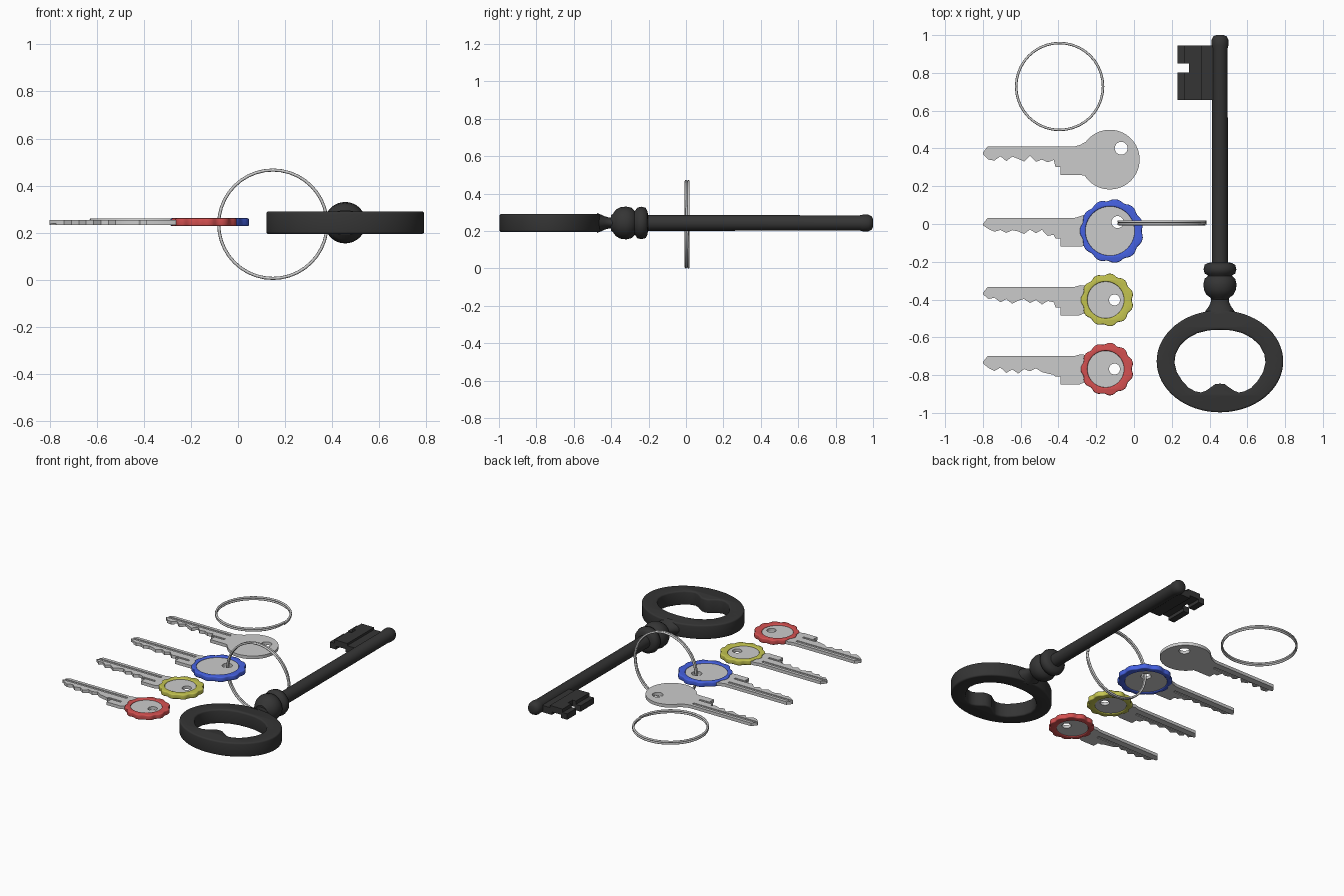
import bpy, bmesh, math
from math import sin, cos, pi, radians

if "Cube" in bpy.data.objects:
    bpy.data.objects.remove(bpy.data.objects["Cube"])

Z = 0.243


def material(name, rgb):
    m = bpy.data.materials.new(name)
    m.diffuse_color = (*rgb, 1)
    m.use_nodes = True
    m.node_tree.nodes["Principled BSDF"].inputs["Base Color"].default_value = m.diffuse_color
    return m


DARK = material("dark_iron", (0.035, 0.035, 0.035))
BLUE = material("blue_plastic", (0.06, 0.12, 0.75))
YELLOW = material("yellow_plastic", (0.55, 0.55, 0.08))
RED = material("red_plastic", (0.65, 0.08, 0.08))


def add(name, mesh, mat=None, angle=35):
    ob = bpy.data.objects.new(name, mesh)
    bpy.context.collection.objects.link(ob)
    if mat:
        mesh.materials.clear()
        mesh.materials.append(mat)
    bpy.ops.object.select_all(action='DESELECT')
    ob.select_set(True)
    bpy.context.view_layer.objects.active = ob
    bpy.ops.object.shade_smooth_by_angle(angle=radians(angle))
    return ob


def evaluated_mesh(ob):
    dg = bpy.context.evaluated_depsgraph_get()
    mesh = bpy.data.meshes.new_from_object(ob.evaluated_get(dg))
    bpy.data.objects.remove(ob)
    bm = bmesh.new()
    bm.from_mesh(mesh)
    bmesh.ops.remove_doubles(bm, verts=bm.verts, dist=0.0002)
    bmesh.ops.recalc_face_normals(bm, faces=bm.faces)
    bm.to_mesh(mesh)
    bm.free()
    return mesh


def curve_mesh(loops, dims='2D', extrude=0, bevel=0, cyclic=True):
    """Filled plate from outlines (inner loops become holes), or a wire in 3D."""
    cu = bpy.data.curves.new("outline", 'CURVE')
    cu.dimensions = dims
    cu.fill_mode = 'BOTH' if dims == '2D' else 'FULL'
    cu.extrude, cu.bevel_depth, cu.bevel_resolution = extrude, bevel, 2
    if dims == '2D':
        cu.offset = -bevel
    else:
        cu.use_fill_caps = True
    for pts in loops:
        sp = cu.splines.new('POLY')
        sp.points.add(len(pts) - 1)
        for p, co in zip(sp.points, pts):
            p.co = (*co, 1) if len(co) == 3 else (*co, 0, 1)
        sp.use_cyclic_u = cyclic
    ob = bpy.data.objects.new("outline", cu)
    bpy.context.collection.objects.link(ob)
    return evaluated_mesh(ob)


def arc(cx, cy, r, a0=0, a1=360, n=32, ry=None):
    full = abs(a1 - a0) == 360
    return [(cx + r * cos(radians(a0 + (a1 - a0) * i / (n if full else n - 1))),
             cy + (ry or r) * sin(radians(a0 + (a1 - a0) * i / (n if full else n - 1))))
            for i in range(n)]


def lathe(name, profile, flat=1):
    """Turn (radius, y) points around the y axis."""
    bm = bmesh.new()
    vs = [bm.verts.new((r, y, 0)) for r, y in profile]
    es = [bm.edges.new(p) for p in zip(vs, vs[1:])]
    bmesh.ops.spin(bm, geom=vs + es, cent=(0, 0, 0), axis=(0, 1, 0), angle=2 * pi, steps=32)
    bmesh.ops.remove_doubles(bm, verts=bm.verts, dist=0.0001)
    bmesh.ops.recalc_face_normals(bm, faces=bm.faces)
    me = bpy.data.meshes.new(name)
    bm.to_mesh(me)
    bm.free()
    ob = add(name, me, DARK, 50)
    ob.location = (0.455, 0, Z)
    ob.scale = (1, 1, flat)


# Large key: shaft with tip, turned collar and ball
lathe("large_key_shaft", [
    (0, -.40), (.042, -.40), (.05, -.39), (.071, -.375), (.084, -.35), (.088, -.32),
    (.081, -.29), (.064, -.275), (.066, -.27), (.081, -.262), (.087, -.24), (.081, -.216),
    (.062, -.206), (.042, -.203), (.041, .93), (.0445, .945), (.0445, .975), (.036, .993),
    (.02, 1.0), (0, 1.0)])
lathe("large_key_neck", [(0, -.475), (.085, -.475), (.073, -.455), (.058, -.435),
                         (.049, -.415), (.047, -.395), (.052, -.375), (0, -.375)], 0.62)

# Large key: oval bow with a bump rising into its opening
right = [(0, -.845), (.025, -.848), (.05, -.866), (.075, -.883), (.1, -.892), (.13, -.886),
         (.165, -.868), (.2, -.83), (.228, -.785), (.241, -.735), (.235, -.69), (.21, -.642),
         (.17, -.605), (.12, -.578), (.06, -.563), (0, -.56)]
hole = right + [(-x, y) for x, y in right[-2:0:-1]]
bow = add("large_key_bow", curve_mesh(
    [arc(0, -.727, .335, n=64, ry=.27), hole], extrude=.038, bevel=.01), DARK)
bow.location = (.455, 0, Z)

# Large key: warded bit, a zigzag section with a notch in the outer edge
outer = [(.23, -.03), (.27, -.03)]
full = [(.23, -.03), (.275, -.03), (.275, -.008), (.345, -.008), (.345, -.028), (.44, -.028),
        (.44, .018), (.36, .018), (.36, .033), (.265, .033), (.265, .01), (.23, .01)]
short = [(.29, -.008)] + full[3:9] + [(.29, .033)]
for i, (sec, y0, y1) in enumerate([(full, .657, .802), (short, .802, .85), (full, .85, .945)]):
    bit = add(f"large_key_bit_{i + 1}", curve_mesh([sec], extrude=(y1 - y0) / 2), DARK)
    bit.rotation_euler.x = pi / 2
    bit.location = (0, (y0 + y1) / 2, Z)


# Small keys: flat blade and round head in one outline, with milled grooves
def small_key(name, cy, cx, r, hole_at, hole_r, cuts):
    teeth = [(-.77 + .345 * i / (len(cuts) - 1), d) for i, d in enumerate(cuts)]
    outline = ([(-.80, .037), (-.80, .03)] + teeth +
               [(-.415, -.04), (-.39, -.04), (-.39, -.082), (-.29, -.082)] +
               arc(cx, 0, r, 212, 503, n=44) +
               [(-.285, .078), (-.315, .069), (-.775, .069)])
    me = curve_mesh([outline, arc(hole_at[0], hole_at[1], hole_r, n=24)], extrude=.0105)
    ob = bpy.data.objects.new(name, me)
    bpy.context.collection.objects.link(ob)
    cutters = []
    for x0, x1, y0, y1, z in [(-.85, -.32, .030, .047, .0125), (-.85, -.34, .008, .026, -.0125),
                              (-.42, -.32, -.035, -.02, .0125)]:
        bpy.ops.mesh.primitive_cube_add(size=1, location=((x0 + x1) / 2, (y0 + y1) / 2, z))
        c = bpy.context.object
        c.scale = (x1 - x0, y1 - y0, .014)
        c.hide_render = True
        mod = ob.modifiers.new("groove", 'BOOLEAN')
        mod.operation, mod.object, mod.solver = 'DIFFERENCE', c, 'EXACT'
        cutters.append(c)
    bpy.context.view_layer.update()
    me = evaluated_mesh(ob)
    for c in cutters:
        bpy.data.objects.remove(c)
    add(name, me, angle=25).location = (0, cy, .2445)


small_key("plain_key", .341, -.128, .158, (-.068, .06), .034,
          [0, -.005, .018, -.008, .016, .004, -.01, .02, -.012, 0, -.014, -.002])
small_key("blue_key", -.037, -.128, .150, (-.087, .047), .032,
          [.01, -.004, .005, -.01, .004, -.002, -.016, .008, -.012, .006, -.026, -.02])
small_key("yellow_key", -.402, -.145, .122, (-.103, 0), .029,
          [.005, .012, -.012, .004, -.02, -.004, .005, -.016, 0, -.024, -.006, -.012])
small_key("red_key", -.768, -.145, .122, (-.103, 0), .029,
          [.006, -.01, .008, -.02, -.002, -.024, 0, -.012, .004, -.016, -.024, -.03])


# Coloured scalloped caps around three of the heads
def cap(name, x, y, r, inner_x, inner_r, mat):
    n = 11
    rim = []
    for i in range(n * 8):
        a = 2 * pi * i / (n * 8)
        rr = r - .010 * (.5 + .5 * cos(n * a)) ** 1.5
        rim.append((x + rr * cos(a), y + rr * sin(a)))
    ob = add(name, curve_mesh([rim, arc(inner_x, y, inner_r, n=40)],
                              extrude=.0105, bevel=.006), mat)
    ob.location.z = .2455


cap("blue_cap", -.118, -.037, .169, -.127, .130, BLUE)
cap("yellow_cap", -.142, -.402, .140, -.150, .097, YELLOW)
cap("red_cap", -.142, -.768, .140, -.150, .097, RED)


# Split rings: two turns of wire with a short crossing step
def split_ring(name, loc, rot_x, rot_y=0):
    pts = []
    for i in range(81):
        t = i / 40
        s = min(max((t - .88) / .24, 0), 1)
        h = -.0065 + .013 * s * s * (3 - 2 * s)
        pts.append((.23 * cos(2 * pi * t), .23 * sin(2 * pi * t), h))
    ob = add(name, curve_mesh([pts], '3D', bevel=.0066, cyclic=False), angle=60)
    ob.location = loc
    ob.rotation_euler = (rot_x, rot_y, 0)


split_ring("flat_ring", (-.394, .728, .248), 0)
split_ring("upright_ring", (.148, .006, .2366), pi / 2)
